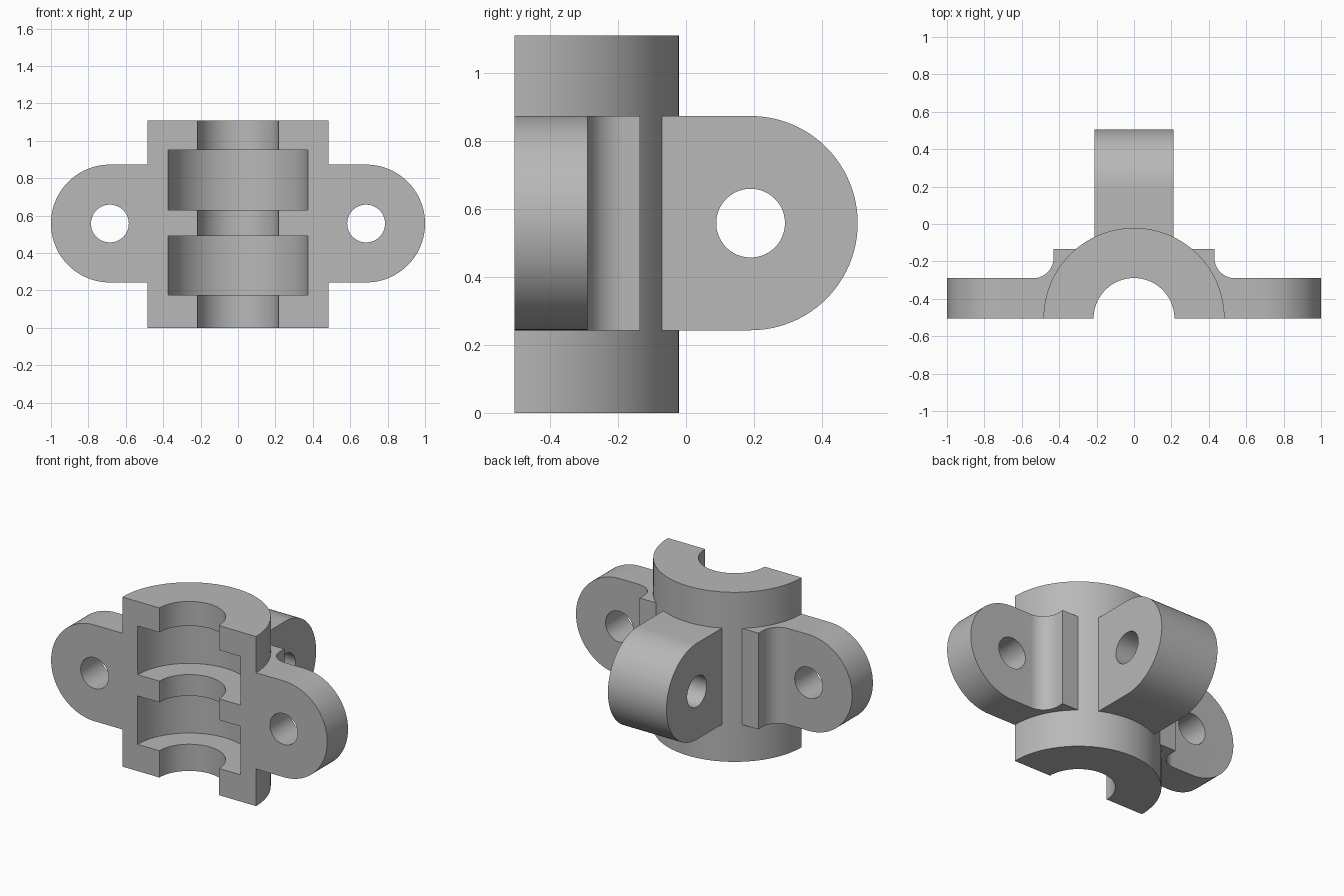
import bpy, bmesh
from math import sin, cos, pi, radians

if "Cube" in bpy.data.objects:
    bpy.data.objects.remove(bpy.data.objects["Cube"])

# Main measurements
FRONT = -0.505            # flat split face, also the bore axis
HEIGHT = 1.11
MID = 0.558               # height of all hole centres
EAR_R, HOLE_R = 0.315, 0.101
EAR_X, LUG_Y = 0.685, 0.19
GREY = (0.48, 0.48, 0.48, 1)

mat = bpy.data.materials.new("plain grey")
mat.use_nodes = True
mat.diffuse_color = GREY
mat.node_tree.nodes["Principled BSDF"].inputs["Base Color"].default_value = GREY


def arc(cx, cy, r, start, end, steps=48):
    """Points along an arc, angles in degrees."""
    angles = [radians(start + (end - start) * i / steps) for i in range(steps + 1)]
    return [(cx + r * cos(a), cy + r * sin(a)) for a in angles]


def circle(cx, cy, r):
    return arc(cx, cy, r, 0, 360, 96)[:-1]


def finish(name, bm):
    bmesh.ops.recalc_face_normals(bm, faces=bm.faces)
    mesh = bpy.data.meshes.new(name)
    bm.to_mesh(mesh)
    bm.free()
    mesh.materials.append(mat)
    ob = bpy.data.objects.new(name, mesh)
    bpy.context.collection.objects.link(ob)
    return ob


def prism(name, outline, axis, low, high):
    """Extrude a 2D outline along the x, y or z axis."""
    place = {"x": lambda u, v, w: (w, u, v),
             "y": lambda u, v, w: (u, w, v),
             "z": lambda u, v, w: (u, v, w)}[axis]
    bm = bmesh.new()
    rings = [[bm.verts.new(place(u, v, w)) for u, v in outline] for w in (low, high)]
    for ring in rings:
        bm.faces.new(ring)
    n = len(outline)
    for i in range(n):
        j = (i + 1) % n
        bm.faces.new((rings[0][i], rings[0][j], rings[1][j], rings[1][i]))
    return finish(name, bm)


def lathe(name, profile, cy, steps=96):
    """Closed solid of revolution about a vertical axis at y = cy."""
    bm = bmesh.new()
    rings = [[bm.verts.new((x, y, z)) for x, y in arc(0, cy, r, 0, 360, steps)[:-1]]
             for r, z in profile]
    bm.faces.new(rings[0])
    bm.faces.new(rings[-1])
    for a, b in zip(rings, rings[1:]):
        for i in range(steps):
            j = (i + 1) % steps
            bm.faces.new((a[i], a[j], b[j], b[i]))
    return finish(name, bm)


def combine(target, tool, operation):
    """Apply a boolean and discard the tool."""
    tool.hide_render = True
    mod = target.modifiers.new("cut", "BOOLEAN")
    mod.operation, mod.solver, mod.object = operation, "EXACT", tool
    bpy.ops.object.select_all(action="DESELECT")
    bpy.context.view_layer.objects.active = target
    target.select_set(True)
    bpy.ops.object.modifier_apply(modifier=mod.name)
    bpy.data.objects.remove(tool)


# Half-round housing
housing = prism("bearing_housing", arc(0, FRONT, 0.484, 0, 180, 96), "z", 0, HEIGHT)

# Side ears: stepped, filleted plan trimmed to a rounded outline
half = [(1.1, FRONT), (1.1, -0.29)] + arc(0.54, -0.18, 0.11, 270, 180, 16) + [(0.43, -0.135)]
plan = half + [(-x, y) for x, y in reversed(half)]
ears = prism("side_ears", plan, "z", 0.1, 1.0)
outline = arc(EAR_X, MID, EAR_R, -90, 90) + arc(-EAR_X, MID, EAR_R, 90, 270)
combine(ears, prism("ear_outline", outline, "y", FRONT - 0.1, 0.1), "INTERSECT")
combine(housing, ears, "UNION")

# Rear lug
lug_side = [(-0.2, MID - EAR_R)] + arc(LUG_Y, MID, EAR_R, -90, 90) + [(-0.2, MID + EAR_R)]
combine(housing, prism("rear_lug", lug_side, "x", -0.212, 0.212), "UNION")

# Stepped bore with two wide grooves
BORE, GROOVE = 0.216, 0.373
bore = [(BORE, -0.1)]
for low, high in ((0.175, 0.492), (0.631, 0.95)):
    bore += [(BORE, low), (GROOVE, low), (GROOVE, high), (BORE, high)]
bore.append((BORE, HEIGHT + 0.1))
combine(housing, lathe("bore_cutter", bore, FRONT), "DIFFERENCE")

# Through holes in the ears and the lug
for side in (-1, 1):
    hole = prism("ear_hole", circle(side * EAR_X, MID, HOLE_R), "y", -0.7, -0.1)
    combine(housing, hole, "DIFFERENCE")
combine(housing, prism("lug_hole", circle(LUG_Y, MID, HOLE_R), "x", -0.4, 0.4), "DIFFERENCE")

bpy.ops.object.shade_smooth_by_angle(angle=radians(25))
